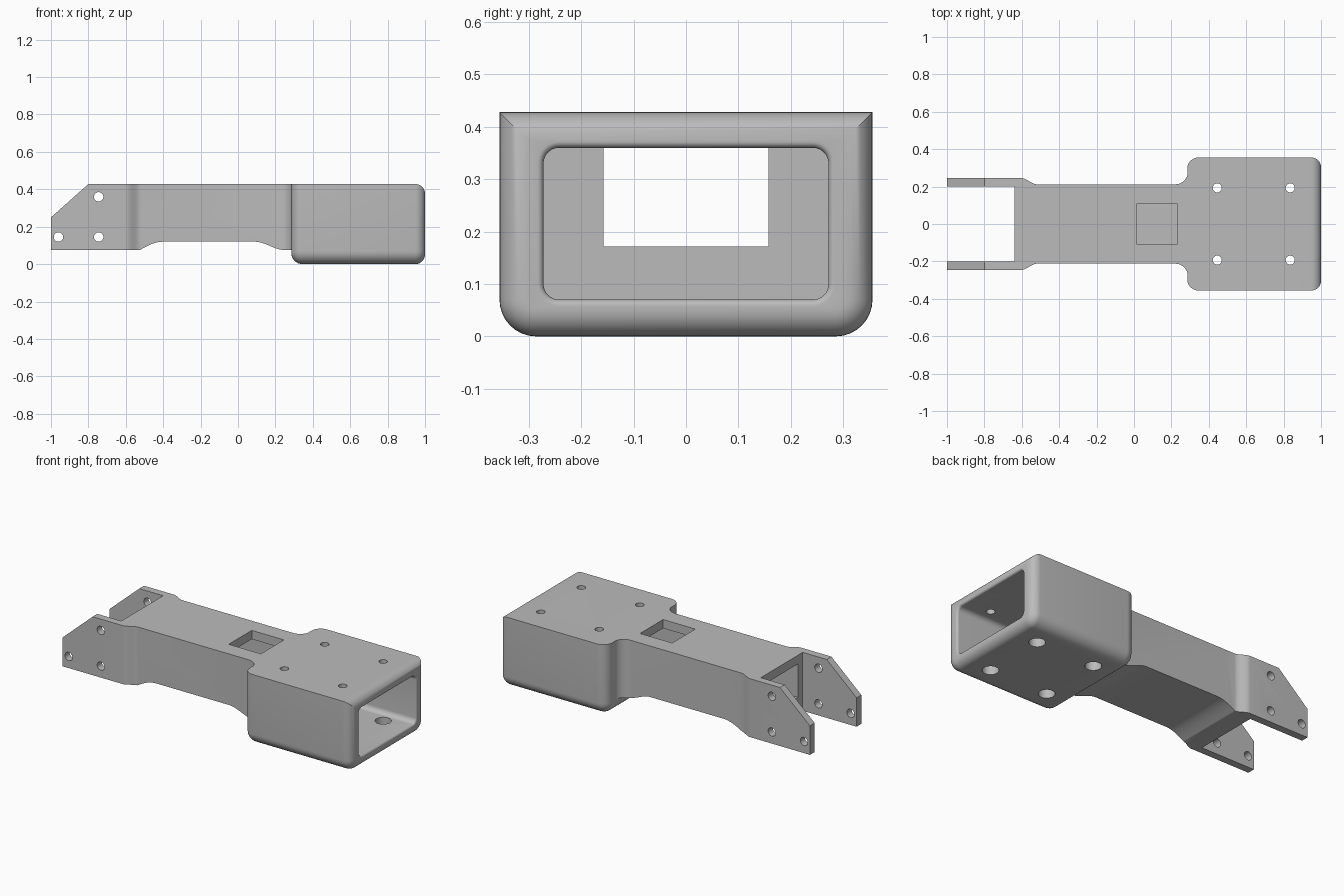
import bpy, bmesh, math
from mathutils import Vector

old = bpy.data.objects.get("Cube")
if old:
    bpy.data.objects.remove(old, do_unlink=True)

grey = bpy.data.materials.new("plain_grey")
grey.use_nodes = True
COLOR = (0.5, 0.5, 0.5, 1)
grey.diffuse_color = COLOR
grey.node_tree.nodes["Principled BSDF"].inputs["Base Color"].default_value = COLOR


def finish(name, bm):
    bmesh.ops.remove_doubles(bm, verts=bm.verts, dist=1e-5)
    bmesh.ops.recalc_face_normals(bm, faces=bm.faces)
    mesh = bpy.data.meshes.new(name)
    bm.to_mesh(mesh)
    bm.free()
    mesh.materials.append(grey)
    obj = bpy.data.objects.new(name, mesh)
    bpy.context.collection.objects.link(obj)
    return obj


def skin(name, rings):
    """Closed solid through a row of matching point rings."""
    bm = bmesh.new()
    rows = [[bm.verts.new(p) for p in ring] for ring in rings]
    n = len(rows[0])
    for a, b in zip(rows, rows[1:]):
        for i in range(n):
            j = (i + 1) % n
            bm.faces.new((a[i], a[j], b[j], b[i]))
    bm.faces.new(rows[0])
    bm.faces.new(rows[-1])
    return finish(name, bm)


def prism(name, pts, axis, lo, hi):
    def place(p, d):
        return (p[0], d, p[1]) if axis == "y" else (p[0], p[1], d)
    return skin(name, [[place(p, d) for p in pts] for d in (lo, hi)])


def block(name, x0, x1, half_y, z0, z1):
    pts = [(x0, -half_y), (x1, -half_y), (x1, half_y), (x0, half_y)]
    return prism(name, pts, "z", z0, z1)


def drill(name, u, v, r, axis, lo, hi):
    pts = [(u + r * math.cos(k * math.tau / 32), v + r * math.sin(k * math.tau / 32))
           for k in range(32)]
    return prism(name, pts, axis, lo, hi)


def section(x, half_y, z0, z1, r_low, r_high, seg=8):
    """Rounded rectangle across the x axis."""
    pts = []
    corners = ((1, 1, r_high), (-1, 1, r_high), (-1, -1, r_low), (1, -1, r_low))
    for q, (sy, sz, r) in enumerate(corners):
        cy = sy * (half_y - r)
        cz = z1 - r if sz > 0 else z0 + r
        for k in range(seg + 1):
            a = (q + k / seg) * math.pi / 2
            pts.append((x, cy + r * math.cos(a), cz + r * math.sin(a)))
    return pts


def ease(p, q, n=10):
    """S-shaped path between two points."""
    return [(p[0] + (q[0] - p[0]) * t, p[1] + (q[1] - p[1]) * t * t * (3 - 2 * t))
            for t in (k / n for k in range(n + 1))]


def combine(target, tool, operation):
    mod = target.modifiers.new(operation, "BOOLEAN")
    mod.operation = operation
    mod.solver = "EXACT"
    mod.object = tool
    bpy.context.view_layer.objects.active = target
    bpy.ops.object.modifier_apply(modifier=mod.name)
    bpy.data.objects.remove(tool, do_unlink=True)


TOP = 0.428
STEPS = [k / 8 * math.pi / 2 for k in range(9)]

# Arm: plan outline trimmed by the side profile
edge = [(-1, 0.245)] + ease((-0.6, 0.245), (-0.52, 0.212))
edge += [(0.22 + 0.068 * math.sin(a), 0.28 - 0.068 * math.cos(a)) for a in STEPS]
edge += [(0.335, 0.28)]
outline = edge + [(x, -y) for x, y in reversed(edge)]
body = prism("bracket_arm", outline, "z", 0.0, TOP)

under = [(-1, 0.075)]
under += [(-0.525 + 0.125 * k / 8, 0.075 + 0.045 * math.sin(a)) for k, a in enumerate(STEPS)]
under += ease((0.09, 0.12), (0.25, 0.075)) + [(0.4, 0.075)]
profile = under + [(0.4, TOP), (-0.8, TOP), (-1, 0.25)]
combine(body, prism("side_profile", profile, "y", -0.5, 0.5), "INTERSECT")

# Housing: rounded end box with a square top rim
rings = []
R = 0.06
for a in STEPS:
    inset = R * (1 - math.sin(a))
    rings.append(section(0.285 + R * (1 - math.cos(a)), 0.356 - inset, inset, TOP,
                         0.07 - inset, 0))
R = 0.052
for a in STEPS:
    inset = R * (1 - math.cos(a))
    rings.append(section(1 - R + R * math.sin(a), 0.356 - inset, inset, TOP - inset,
                         0.07 - inset, 0))
combine(body, skin("housing", rings), "UNION")

# Housing cavity with a flared mouth
cavity = [section(0.355, 0.272, 0.07, 0.36, 0.03, 0.03)]
F = 0.012
for a in STEPS:
    g = F * (1 - math.cos(a))
    cavity.append(section(1 - F + F * math.sin(a), 0.272 + g, 0.07 - g, 0.36 + g,
                          0.03 + g, 0.03 + g))
cavity.append([(p[0] + 0.1, p[1], p[2]) for p in cavity[-1]])
cutters = [skin("cavity", cavity)]

# Fork gap, cable tunnel and top window
cutters += [
    block("fork_gap", -1.1, -0.64, 0.2, -0.1, 0.6),
    block("tunnel", -0.7, 0.36, 0.157, 0.172, 0.375),
    block("top_window", 0.015, 0.23, 0.11, 0.3, 0.6),
]

# Screw holes in the housing, with wider access holes below
for x in (0.445, 0.835):
    for y in (-0.193, 0.193):
        cutters.append(drill("screw_hole", x, y, 0.024, "z", 0.3, 0.6))
        cutters.append(drill("access_hole", x, y, 0.045, "z", -0.1, 0.2))

# Pivot holes through both prongs
for x, z in ((-0.745, 0.36), (-0.745, 0.145), (-0.96, 0.145)):
    cutters.append(drill("prong_hole", x, z, 0.025, "y", -0.5, 0.5))

for cutter in cutters:
    combine(body, cutter, "DIFFERENCE")

body.name = "arm_bracket"
bpy.ops.object.select_all(action="DESELECT")
body.select_set(True)
bpy.context.view_layer.objects.active = body
bpy.ops.object.shade_smooth_by_angle(angle=math.radians(30))
